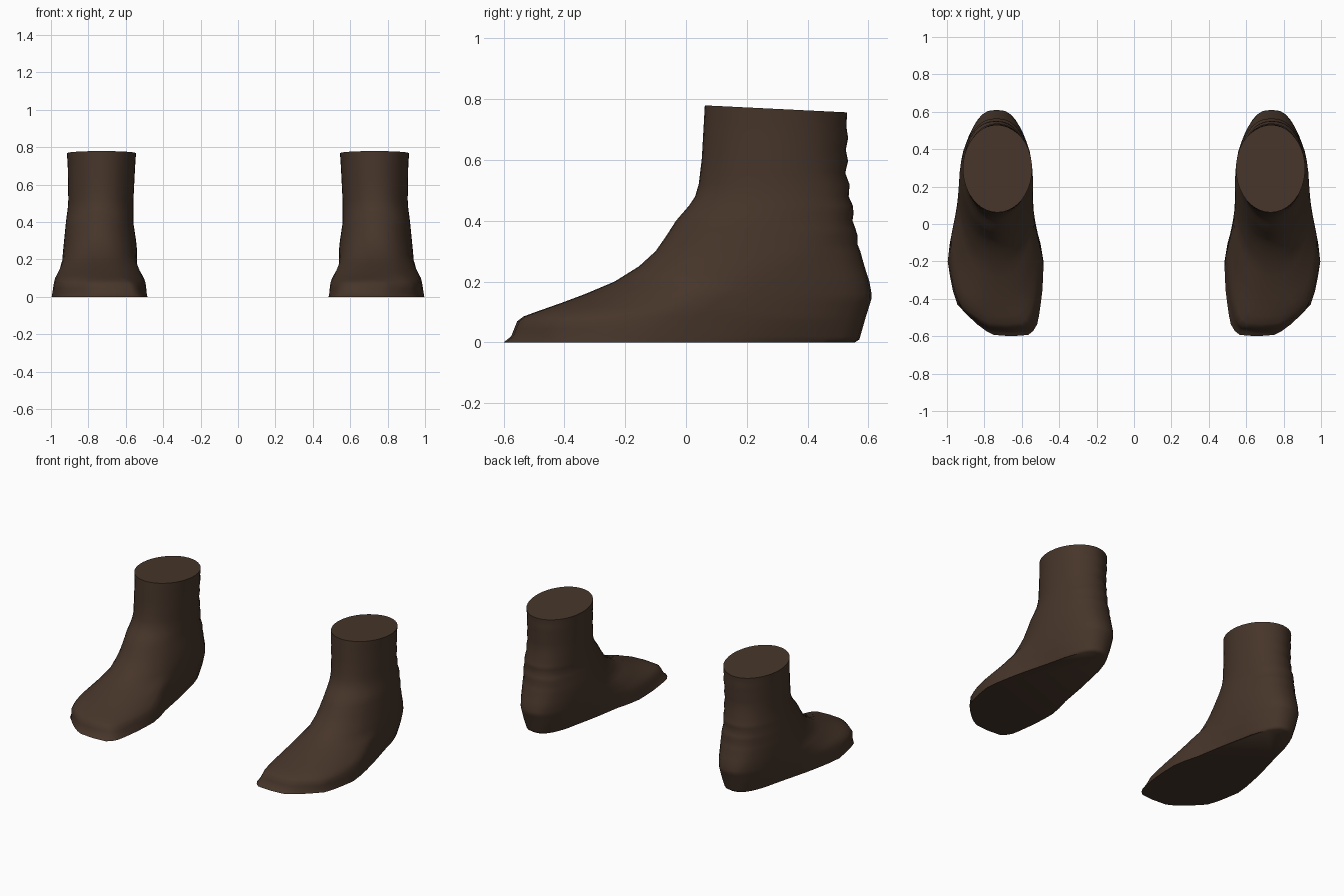
import bpy, bmesh, math

if "Cube" in bpy.data.objects:
    bpy.data.objects.remove(bpy.data.objects["Cube"])

skin = bpy.data.materials.new("dark brown skin")
skin.diffuse_color = (0.062, 0.036, 0.023, 1)
skin.use_nodes = True
skin.node_tree.nodes["Principled BSDF"].inputs["Base Color"].default_value = skin.diffuse_color
SIDES = 40


def lerp(table, v, col=1):
    """Piecewise linear lookup in a table keyed on its first column."""
    if v <= table[0][0]:
        return table[0][col]
    for a, b in zip(table, table[1:]):
        if v <= b[0]:
            return a[col] + (b[col] - a[col]) * (v - a[0]) / (b[0] - a[0])
    return table[-1][col]


# footprint: y, inner x, outer x
outline = [(-.60, .50, .81), (-.55, .475, .87), (-.5, .475, .91), (-.45, .475, .965),
           (-.35, .475, .985), (-.2, .48, 1.0), (-.1, .50, .985), (0, .53, .965),
           (.1, .54, .945), (.2, .54, .937), (.4, .54, .93), (.6, .56, .91)]
# side limits by height: z, inner x, outer x
limits = [(0, .475, 1.0), (.1, .495, .985), (.15, .51, .96), (.2, .535, .94), (.3, .545, .93),
          (.4, .56, .92), (.5, .56, .907), (.7, .55, .91), (.77, .545, .915)]
# instep profile and heel profile: z, y
instep = [(0, -.60), (.02, -.575), (.07, -.555), (.085, -.535), (.1, -.495), (.13, -.41),
          (.16, -.33), (.2, -.235), (.25, -.155), (.3, -.1), (.35, -.065), (.4, -.033),
          (.45, .01), (.48, .03), (.52, .042), (.6, .052), (.77, .062)]
heel = [(0, .555), (.01, .57), (.08, .59), (.15, .612), (.2, .603), (.25, .587), (.3, .573),
        (.35, .56), (.45, .545), (.55, .528), (.7, .53), (.77, .53)]
# roundness of the ring ends: z, toe end, heel end
roundness = [(0, .3, .75), (.07, .38, .72), (.1, .55, .72), (.13, .7, .72), (.2, .9, .75),
             (.4, 1, .85), (.6, 1, 1), (.77, 1, 1)]
levels = [0, .01, .02, .045, .07, .085, .1, .115, .13, .145, .16, .18, .2, .225, .25, .275, .3,
          .325, .35, .375, .4, .425, .45, .48, .52, .56, .6, .64, .68, .72, .768]


def ring(z, side):
    front, back = lerp(instep, z), lerp(heel, z)
    if .3 < z < .75:                      # skin creases behind the ankle
        back += .005 * math.sin(z * 75)
    mid, half = (front + back) / 2, (back - front) / 2
    pts = []
    for i in range(SIDES):
        a = 2 * math.pi * i / SIDES
        c, s = math.cos(a), math.sin(a)
        y = mid + half * c
        inner = max(lerp(outline, y, 1), lerp(limits, z, 1))
        outer = min(lerp(outline, y, 2), lerp(limits, z, 2))
        power = lerp(roundness, z, 1 if c < 0 else 2)
        w = (outer - inner) / 2 * math.copysign(abs(s) ** power if abs(s) > 1e-6 else 0, s)
        if z < .08 and y > .1:            # underside of the heel curls in
            w *= 1 - .12 * (1 - z / .08) * min(1, (y - .1) / .2)
        tilt = -.0115 * c * max(0, (z - .5) / .268)
        pts.append((side * ((inner + outer) / 2 + w), y, z + tilt))
    return pts


def make_foot(name, side):
    bm = bmesh.new()
    rings = [[bm.verts.new(p) for p in ring(z, side)] for z in levels]
    for lo, hi in zip(rings, rings[1:]):
        for i in range(SIDES):
            j = (i + 1) % SIDES
            bm.faces.new((lo[i], lo[j], hi[j], hi[i]))
    bm.faces.new(rings[0])                # sole
    bm.faces.new(rings[-1])               # flat cut above the ankle
    bmesh.ops.recalc_face_normals(bm, faces=bm.faces)
    me = bpy.data.meshes.new(name)
    bm.to_mesh(me)
    bm.free()
    me.materials.append(skin)
    ob = bpy.data.objects.new(name, me)
    bpy.context.collection.objects.link(ob)
    bpy.ops.object.select_all(action='DESELECT')
    ob.select_set(True)
    bpy.context.view_layer.objects.active = ob
    bpy.ops.object.shade_smooth_by_angle(angle=math.radians(50))


make_foot("left_foot", 1)
make_foot("right_foot", -1)
